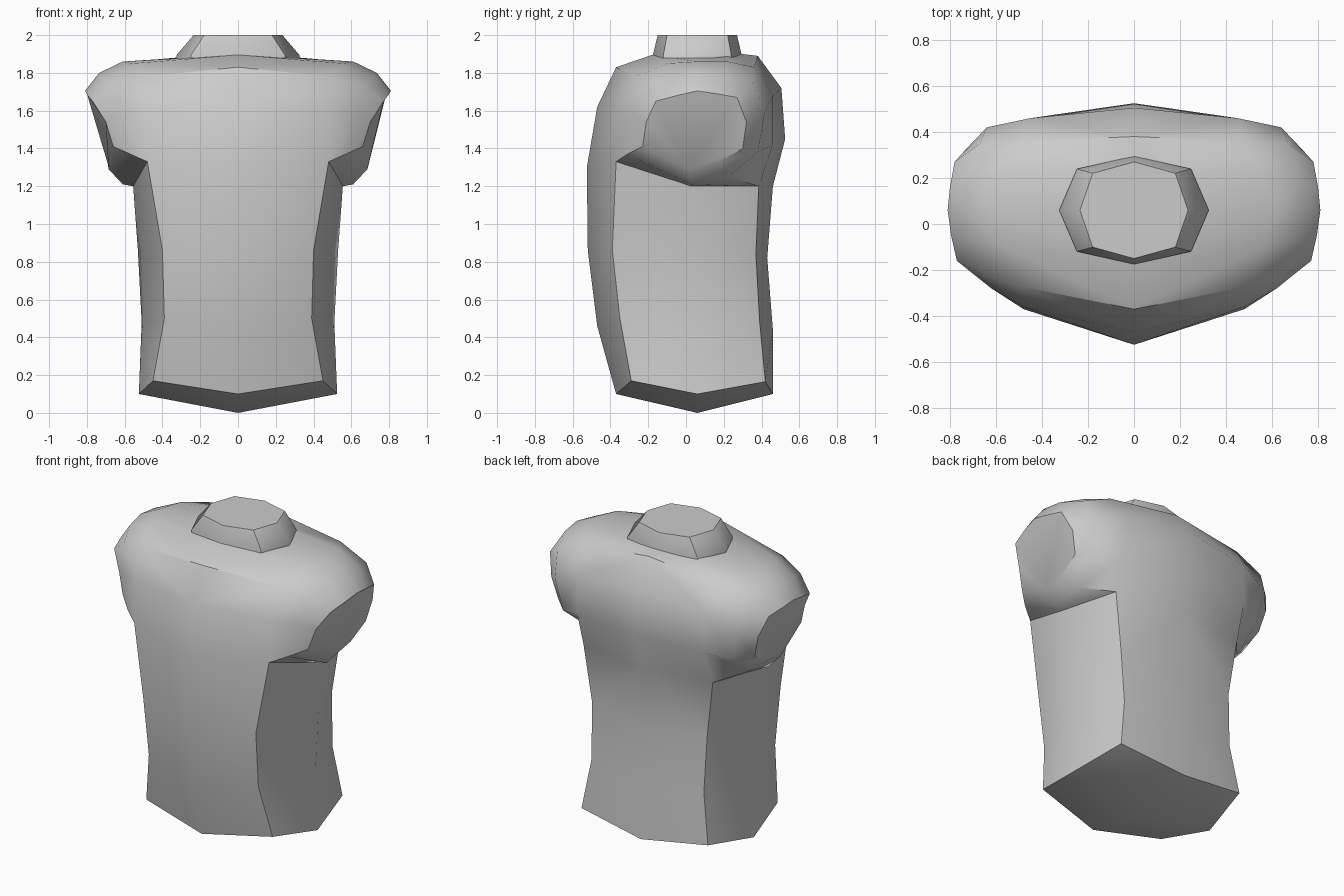
import bpy
import bmesh
from math import cos, sin, pi, radians

default_cube = bpy.data.objects.get("Cube")
if default_cube:
    bpy.data.objects.remove(default_cube, do_unlink=True)

# One plain grey for every part
grey = bpy.data.materials.new("plain grey")
grey.use_nodes = True
colour = (0.6, 0.6, 0.6, 1)
grey.diffuse_color = colour
grey.node_tree.nodes["Principled BSDF"].inputs["Base Color"].default_value = colour


def add_face(bm, points):
    """Add one polygon; coincident corners are welded afterwards."""
    bm.faces.new([bm.verts.new(point) for point in points])


def add_strip(bm, first, second):
    """Bridge two point rows of equal length with quads."""
    for i in range(len(first) - 1):
        add_face(bm, (first[i], first[i + 1], second[i + 1], second[i]))


def mirrored(row, side):
    return [(x * side, y, z) for x, y, z in row]


def finish(bm, name, angle):
    """Weld, orient and smooth a part, keeping its hard edges."""
    bmesh.ops.remove_doubles(bm, verts=bm.verts, dist=0.001)
    bmesh.ops.recalc_face_normals(bm, faces=bm.faces)
    mesh = bpy.data.meshes.new(name)
    bm.to_mesh(mesh)
    bm.free()
    mesh.materials.append(grey)
    part = bpy.data.objects.new(name, mesh)
    bpy.context.collection.objects.link(part)
    bpy.ops.object.select_all(action='DESELECT')
    part.select_set(True)
    bpy.context.view_layer.objects.active = part
    bpy.ops.object.shade_smooth_by_angle(angle=radians(angle))


# Chest loops run from low front, over the shoulder, down the back to the armpit
chest_centre = [
    (0, -.525, 1.3), (0, -.47, 1.62), (0, -.37, 1.83), (0, -.18, 1.895),
    (0, .06, 1.9), (0, .22, 1.91), (0, .38, 1.89), (0, .505, 1.72),
    (0, .525, 1.45), (0, .46, 1.2),
]
chest_side = [
    (.48, -.37, 1.33), (.48, -.36, 1.6), (.5, -.27, 1.78), (.56, -.1, 1.85),
    (.61, .06, 1.86), (.56, .22, 1.86), (.48, .36, 1.83), (.45, .46, 1.68),
    (.45, .46, 1.42), (.46, .385, 1.2), (.555, .03, 1.2),
]
shoulder = [
    (.57, -.31, 1.37), (.62, -.28, 1.58), (.66, -.22, 1.73), (.72, -.07, 1.78),
    (.735, .06, 1.8), (.725, .19, 1.79), (.67, .35, 1.75), (.64, .42, 1.6),
    (.61, .38, 1.38), (.6, .22, 1.25), (.61, .03, 1.21),
]
arm_hole = [
    (.66, -.23, 1.41), (.7, -.21, 1.54), (.77, -.16, 1.65), (.795, -.05, 1.68),
    (.81, .06, 1.705), (.8, .16, 1.69), (.78, .27, 1.67), (.735, .32, 1.54),
    (.7, .3, 1.4), (.69, .16, 1.32), (.685, .02, 1.29),
]

# Waist rows run front centre, front corner, side, back corner, back centre
hem = [(0, -.37, .1), (.45, -.29, .17), (.525, .06, .1), (.45, .42, .165), (0, .46, .1)]
hips = [(0, -.47, .46), (.39, -.35, .5), (.51, .06, .48), (.4, .39, .48), (0, .46, .44)]
waist = [(0, -.52, .86), (.4, -.39, .86), (.53, .06, .86), (.41, .37, .84), (0, .43, .82)]
chest_base = [chest_centre[0], chest_side[0], chest_side[-1], chest_side[-2], chest_centre[-1]]
hem_middle = (0, .06, 0)

bm = bmesh.new()
for side in (1, -1):
    # Chest, shoulder and armpit
    add_strip(bm, mirrored(chest_centre, side), mirrored(chest_side[:-1], side))
    loops = [mirrored(loop + loop[:1], side) for loop in (chest_side, shoulder, arm_hole)]
    for inner, outer in zip(loops, loops[1:]):
        add_strip(bm, inner, outer)
    # Flat cap where the arm would attach
    add_face(bm, mirrored(arm_hole, side))
    # Waist
    rows = [mirrored(row, side) for row in (hem, hips, waist, chest_base)]
    for lower, upper in zip(rows, rows[1:]):
        add_strip(bm, lower, upper)
    # Underside fan
    for a, b in zip(rows[0], rows[0][1:]):
        add_face(bm, (a, b, hem_middle))
finish(bm, "torso", 38)


# Eight-sided neck stub
def neck_ring(width, depth, z):
    ring = []
    for i in range(8):
        bulge = 1.08 if i % 2 else 1
        angle = i * pi / 4
        ring.append((width * bulge * cos(angle), .06 + depth * bulge * sin(angle), z))
    return ring


bm = bmesh.new()
base, top = neck_ring(.325, .235, 1.895), neck_ring(.235, .21, 2)
root = neck_ring(.325, .235, 1.86)
for lower, upper in ((root, base), (base, top)):
    add_strip(bm, lower + lower[:1], upper + upper[:1])
add_face(bm, top)
add_face(bm, root)
finish(bm, "neck", 40)
